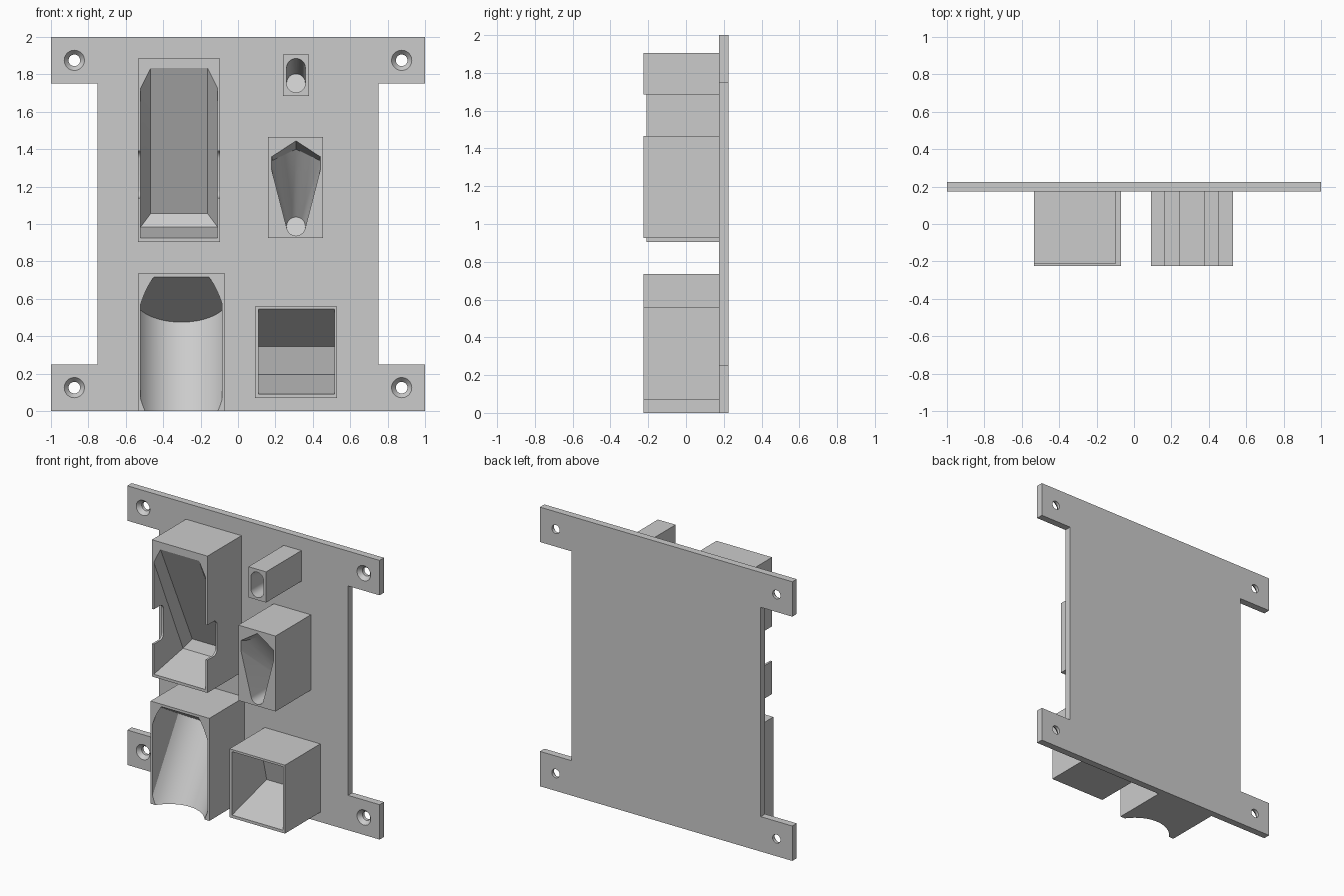
import bpy, bmesh, math

cube = bpy.data.objects.get("Cube")
if cube:
    bpy.data.objects.remove(cube, do_unlink=True)

grey = bpy.data.materials.new("light grey")
grey.use_nodes = True
grey.diffuse_color = (0.6, 0.6, 0.6, 1)
grey.node_tree.nodes["Principled BSDF"].inputs["Base Color"].default_value = (0.6, 0.6, 0.6, 1)

BACK, PLATE, FRONT = 0.225, 0.175, -0.225
TAU = math.tau


def finish(name, bm):
    bmesh.ops.recalc_face_normals(bm, faces=bm.faces)
    mesh = bpy.data.meshes.new(name)
    bm.to_mesh(mesh)
    bm.free()
    obj = bpy.data.objects.new(name, mesh)
    mesh.materials.append(grey)
    bpy.context.collection.objects.link(obj)
    return obj


def hull(name, points):
    """Convex solid around the points, with flat regions merged."""
    bm = bmesh.new()
    for p in points:
        bm.verts.new(p)
    bmesh.ops.remove_doubles(bm, verts=bm.verts, dist=1e-5)
    bmesh.ops.convex_hull(bm, input=bm.verts)
    bmesh.ops.delete(bm, geom=[v for v in bm.verts if not v.link_faces], context='VERTS')
    bmesh.ops.dissolve_limit(bm, angle_limit=0.005, verts=bm.verts, edges=bm.edges)
    return finish(name, bm)


def box(name, x0, x1, z0, z1, y0=FRONT, y1=PLATE):
    return hull(name, [(x, y, z) for x in (x0, x1) for y in (y0, y1) for z in (z0, z1)])


def mirrored(cx, points):
    return [(cx + s * x, y, z) for x, y, z in points for s in (-1, 1)]


def ring(cx, y, cz, r, n=32, lean=0.0):
    """Circle facing the front; lean tips its top towards the back."""
    return [(cx + r * math.cos(TAU * i / n), y + lean * math.sin(TAU * i / n),
             cz + r * math.sin(TAU * i / n)) for i in range(n)]


def carve(obj, *cutters):
    bpy.context.view_layer.objects.active = obj
    for cutter in cutters:
        mod = obj.modifiers.new("cut", 'BOOLEAN')
        mod.operation, mod.solver, mod.object = 'DIFFERENCE', 'EXACT', cutter
        bpy.ops.object.modifier_apply(modifier=mod.name)
        bpy.data.objects.remove(cutter, do_unlink=True)
    bpy.ops.object.select_all(action='DESELECT')
    obj.select_set(True)
    bpy.ops.object.shade_smooth_by_angle(angle=math.radians(20))


# Backplate with four corner tabs
bm = bmesh.new()
corner = [(0.75, 0.25), (1, 0.25), (1, 0), (-1, 0), (-1, 0.25), (-0.75, 0.25)]
outline = corner + [(x, 2 - z) for x, z in reversed(corner)]
face = bm.faces.new([bm.verts.new((x, PLATE, z)) for x, z in outline])
ext = bmesh.ops.extrude_face_region(bm, geom=[face])
bmesh.ops.translate(bm, vec=(0, BACK - PLATE, 0),
                    verts=[v for v in ext["geom"] if isinstance(v, bmesh.types.BMVert)])
plate = finish("backplate", bm)

# Countersunk screw holes
holes = []
for x in (-0.875, 0.875):
    for z in (0.125, 1.875):
        holes.append(hull("sink", ring(x, PLATE - 0.001, z, 0.055) + ring(x, PLATE + 0.028, z, 0.031)))
        holes.append(hull("bore", ring(x, PLATE - 0.01, z, 0.031) + ring(x, BACK + 0.01, z, 0.031)))
carve(plate, *holes)

# Tall holder: leaning pocket with chamfered back edges and finger slots
f = -0.21
tall = box("tall_holder", -0.535, -0.095, 0.905, 1.885, f)
pocket = hull("pocket", mirrored(-0.315, [
    (0.205, f - 0.001, 0.925), (0.205, f - 0.001, 1.73), (0.1525, f - 0.001, 1.835),
    (0.1525, 0.15, 1.055), (0.205, 0.12, 0.985)]))
slot_pts = []
for x in (-0.6, -0.03):
    slot_pts += [(x, -0.3, 1.14), (x, -0.3, 1.39)]
    for z in (1.18, 1.35):
        slot_pts += [(x, -0.14 + 0.04 * math.cos(TAU * i / 24), z + 0.04 * math.sin(TAU * i / 24))
                     for i in range(24)]
carve(tall, pocket, hull("slot", slot_pts))

# Round holder: tilted cylinder pocket, trimmed flat at both sides
cradle = box("round_holder", -0.535, -0.07, 0, 0.735)
cx, cy, cz, r, half = -0.3025, -0.047, 0.608, 0.255, 0.2175
tilt = math.radians(31.4)
s, c = math.sin(tilt), math.cos(tilt)
pts = []
for along in (0, 1.2):
    for i in range(96):
        u, v = r * math.cos(TAU * i / 96), r * math.sin(TAU * i / 96)
        if abs(u) > half:
            u, v = math.copysign(half, u), math.copysign(math.sqrt(r * r - half * half), v)
        pts.append((cx + u, cy - v * c - along * s, cz + v * s - along * c))
carve(cradle, hull("drum", pts))

# Square holder: tilted box pocket
square = box("square_holder", 0.09, 0.53, 0.07, 0.56)
carve(square, hull("tray", mirrored(0.3125, [
    (0.2025, FRONT - 0.001, 0.09), (0.2025, FRONT - 0.001, 0.545),
    (0.2025, 0.13, 0.345), (0.2025, 0.168, 0.195)])))

# Tapered holder: pointed pocket narrowing to a round tip
taper = box("tapered_holder", 0.16, 0.455, 0.925, 1.465)
carve(taper, hull("dart", mirrored(0.31, [
    (0, FRONT - 0.001, 1.445), (0, -0.12, 1.40), (0.13, FRONT - 0.001, 1.36),
    (0.13, FRONT - 0.001, 1.29), (0.125, -0.17, 1.34)])
    + ring(0.31, FRONT - 0.001, 0.987, 0.05) + ring(0.31, 0.12, 0.987, 0.05, lean=0.03)))

# Small holder: slanting round pocket
small = box("small_holder", 0.24, 0.38, 1.685, 1.905)
carve(small, hull("peg", ring(0.31, FRONT - 0.001, 1.753, 0.05) + ring(0.31, FRONT - 0.001, 1.835, 0.05)
                  + ring(0.31, 0.14, 1.753, 0.05, lean=0.02)))
